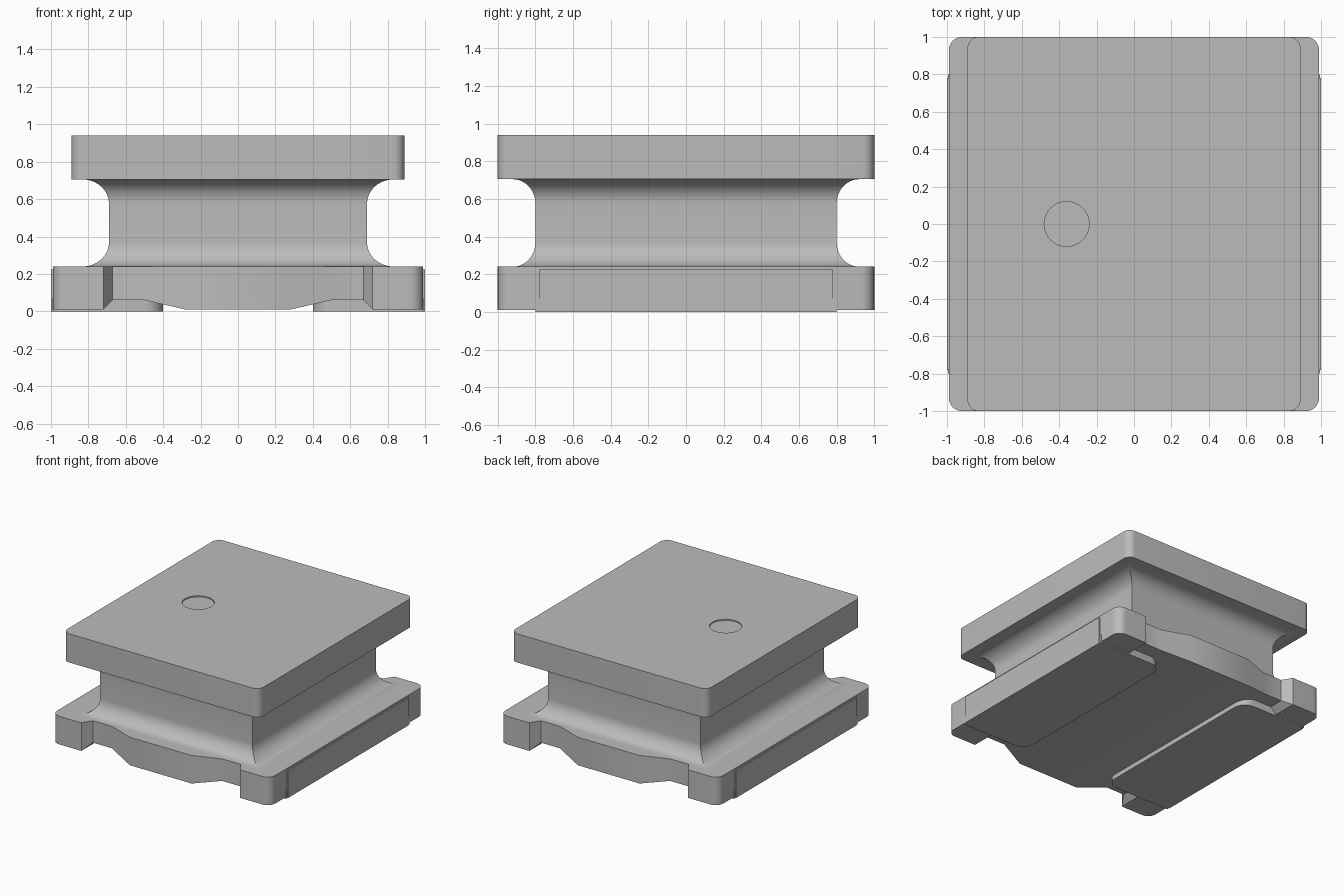
import bpy, bmesh, math

if "Cube" in bpy.data.objects:
    bpy.data.objects.remove(bpy.data.objects["Cube"], do_unlink=True)

grey = bpy.data.materials.new("ferrite grey")
grey.use_nodes = True
COLOUR = (0.5, 0.5, 0.5, 1)
grey.diffuse_color = COLOUR
grey.node_tree.nodes["Principled BSDF"].inputs["Base Color"].default_value = COLOUR


def loft(name, rings):
    """Bridge a stack of equal-sized closed rings and cap both ends."""
    bm = bmesh.new()
    loops = [[bm.verts.new(p) for p in ring] for ring in rings]
    n = len(loops[0])
    for a, b in zip(loops, loops[1:]):
        for i in range(n):
            j = (i + 1) % n
            bm.faces.new((a[i], a[j], b[j], b[i]))
    bm.faces.new(loops[0][::-1])
    bm.faces.new(loops[-1])
    bmesh.ops.recalc_face_normals(bm, faces=bm.faces)
    mesh = bpy.data.meshes.new(name)
    bm.to_mesh(mesh)
    bm.free()
    obj = bpy.data.objects.new(name, mesh)
    bpy.context.collection.objects.link(obj)
    mesh.materials.append(grey)
    return obj


def prism(name, outline, z0, z1):
    return loft(name, [[(x, y, z) for x, y in outline] for z in (z0, z1)])


def arc(cx, cy, r, start, end, steps=8):
    angles = [math.radians(start + (end - start) * i / steps) for i in range(steps + 1)]
    return [(cx + r * math.cos(a), cy + r * math.sin(a)) for a in angles]


def rounded_rect(hx, hy, r):
    return [p for sx, sy, a in ((1, 1, 0), (-1, 1, 90), (-1, -1, 180), (1, -1, 270))
            for p in arc(sx * (hx - r), sy * (hy - r), r, a, a + 90)]


def cut(obj, cutter):
    mod = obj.modifiers.new("cut", "BOOLEAN")
    mod.operation = "DIFFERENCE"
    mod.solver = "EXACT"
    mod.object = cutter
    bpy.context.view_layer.objects.active = obj
    bpy.ops.object.modifier_apply(modifier=mod.name)
    bpy.data.objects.remove(cutter, do_unlink=True)


BASE_TOP, FLANGE_BOTTOM, TOP = 0.24, 0.705, 0.94

# Top flange with a shallow round polarity dimple
flange = prism("top_flange", rounded_rect(0.89, 1.0, 0.06), FLANGE_BOTTOM, TOP)
cut(flange, prism("dimple_cutter", arc(-0.36, 0, 0.12, 0, 348.75, 31), TOP - 0.01, TOP + 0.1))

# Waist: mitred rectangular sections flaring into both flanges
STEPS, RISE = 12, 0.13
flare = []
for i in range(STEPS + 1):
    a = math.pi / 2 * i / STEPS
    flare.append((1 - math.sin(a), RISE * (1 - math.cos(a))))
profile = [(f, BASE_TOP + h) for f, h in flare]
profile += [(f, FLANGE_BOTTOM - h) for f, h in reversed(flare)]
rings = []
for f, z in profile:
    hx, hy = 0.69 + 0.14 * f, 0.8 + 0.12 * f
    rings.append([(hx, hy, z), (-hx, hy, z), (-hx, -hy, z), (hx, -hy, z)])
waist = loft("waist", rings)

# Base: notched plan outline, one quarter mirrored all round
quarter = arc(0.92, 0.93, 0.07, 0, 90) + [(0.72, 1), (0.67, 0.92), (0.5, 0.92), (0.28, 1)]
half = quarter + [(-x, y) for x, y in reversed(quarter)]
base = prism("base", half + [(x, -y) for x, y in reversed(half)], 0.01, BASE_TOP)

# Sloping channels under the base
channel = [(0.236, 0), (0.28, 0.01), (0.5, 0.06), (0.67, 0.06), (0.72, 0.01), (0.73, 0)]
for side in (1, -1):
    cut(base, loft("channel_cutter", [[(side * x, y, z) for x, z in channel] for y in (-1.2, 1.2)]))

# Terminals: a foot with rounded inner corners and a thin plate up the side
parts = [flange, waist, base]
foot = [(0.995, -0.8), (0.995, 0.8)] + arc(0.5, 0.7, 0.1, 90, 180) + arc(0.5, -0.7, 0.1, 180, 270)
plate = [(0.98, -0.78), (1, -0.78), (1, 0.78), (0.98, 0.78)]
for side, label in ((1, "left"), (-1, "right")):
    parts.append(prism(label + "_terminal_foot", [(side * x, y) for x, y in foot], 0, 0.07))
    parts.append(prism(label + "_terminal_side", [(side * x, y) for x, y in plate], 0, 0.225))

# Smooth the curved surfaces and keep edges crisp
for obj in parts:
    bpy.ops.object.select_all(action="DESELECT")
    obj.select_set(True)
    bpy.context.view_layer.objects.active = obj
    bpy.ops.object.shade_smooth_by_angle(angle=math.radians(20))
